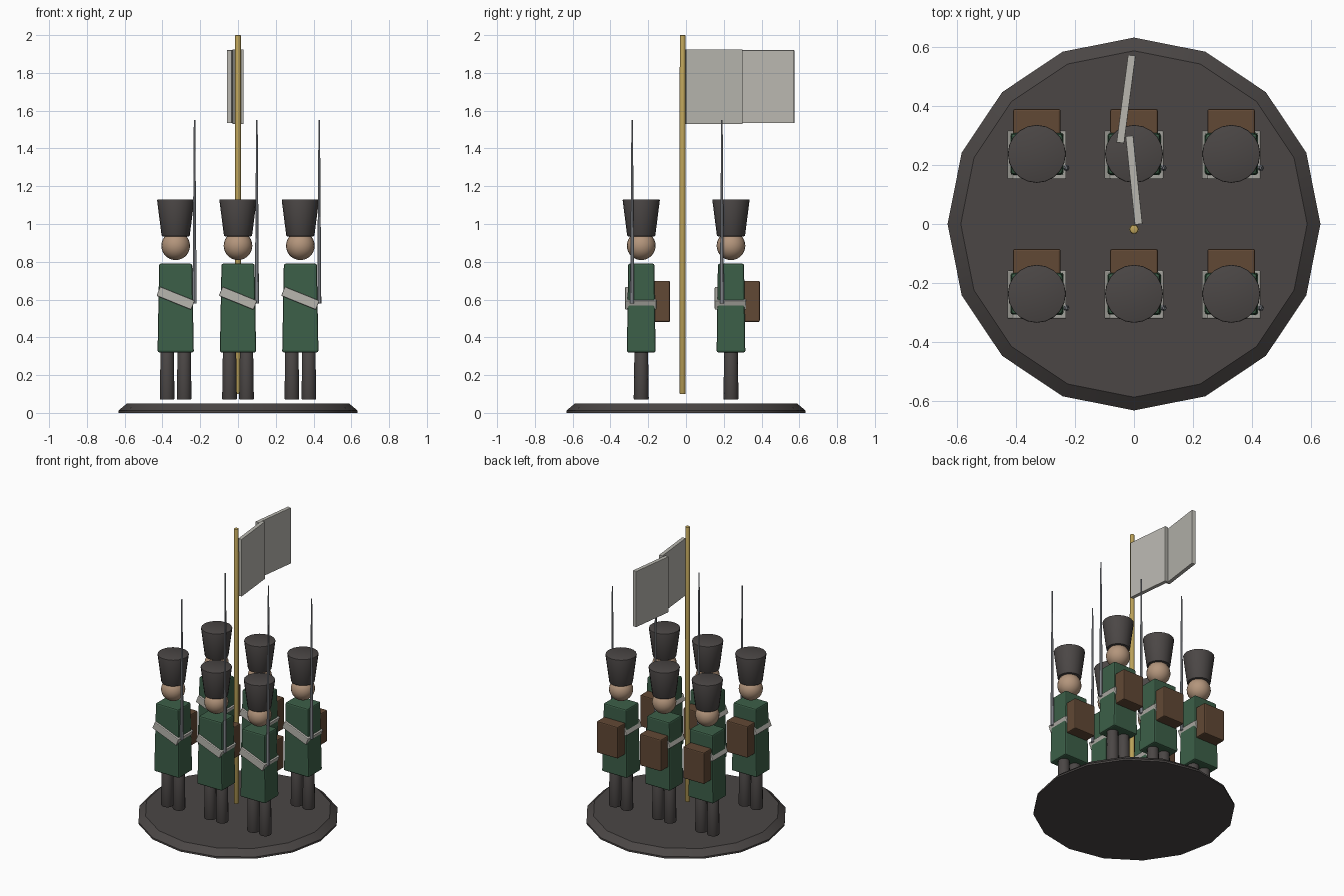
import bpy, bmesh, math
from mathutils import Matrix

cube = bpy.data.objects.get("Cube")
if cube:
    bpy.data.objects.remove(cube, do_unlink=True)


def material(name, *rgb):
    m = bpy.data.materials.new(name)
    m.use_nodes = True
    col = (*rgb, 1)
    m.diffuse_color = col
    m.node_tree.nodes["Principled BSDF"].inputs["Base Color"].default_value = col
    return m


CHARCOAL = material("charcoal", 0.07, 0.062, 0.06)
GREEN = material("coat green", 0.045, 0.115, 0.065)
SKIN = material("skin", 0.45, 0.3, 0.2)
WHITE = material("off white", 0.48, 0.47, 0.43)
LEATHER = material("brown leather", 0.12, 0.065, 0.035)
STEEL = material("steel", 0.36, 0.38, 0.42)
BRASS = material("brass", 0.5, 0.36, 0.1)


def finish(bm, name, mat, loc, bevel=0, smooth=True, rot=None):
    if bevel:
        edges = [e for e in bm.edges if e.calc_face_angle(0) > 0.7]
        bmesh.ops.bevel(bm, geom=edges, offset=bevel, segments=2,
                        profile=0.5, affect='EDGES')
    if rot:
        bm.transform(rot)
    me = bpy.data.meshes.new(name)
    bm.to_mesh(me)
    bm.free()
    me.materials.append(mat)
    ob = bpy.data.objects.new(name, me)
    ob.location = loc
    bpy.context.collection.objects.link(ob)
    if smooth:
        bpy.ops.object.select_all(action='DESELECT')
        ob.select_set(True)
        bpy.context.view_layer.objects.active = ob
        bpy.ops.object.shade_smooth_by_angle(angle=math.radians(35))
    return ob


def box(name, mat, loc, size, bevel=0, rot=None, taper=1):
    """Box centred on loc; taper scales its top."""
    bm = bmesh.new()
    bmesh.ops.create_cube(bm, size=1, matrix=Matrix.Diagonal((*size, 1)))
    for v in bm.verts:
        if v.co.z > 0:
            v.co.x *= taper
            v.co.y *= taper
    return finish(bm, name, mat, loc, bevel, False, rot)


def cone(name, mat, x, y, z0, z1, r0, r1, sides, bevel=0):
    """Round part standing from z0 to z1."""
    bm = bmesh.new()
    bmesh.ops.create_cone(bm, cap_ends=True, segments=sides, radius1=r0,
                          radius2=r1, depth=z1 - z0)
    return finish(bm, name, mat, (x, y, (z0 + z1) / 2), bevel)


def head(x, y, z, r):
    bm = bmesh.new()
    bmesh.ops.create_uvsphere(bm, u_segments=20, v_segments=14, radius=r)
    return finish(bm, "head", SKIN, (x, y, z))


def soldier(x, y):
    for side, s in (("right", -1), ("left", 1)):
        cone(side + "_leg", CHARCOAL, x + s * 0.045, y, 0.07, 0.33,
             0.04, 0.036, 14, 0.006)
    box("coat", GREEN, (x, y, 0.555), (0.192, 0.152, 0.47), 0.009, taper=0.91)
    box("cross_belt", WHITE, (x, y - 0.003, 0.607), (0.198, 0.166, 0.052), 0.005,
        Matrix.Rotation(math.radians(22), 4, 'Y'))
    box("backpack", LEATHER, (x, y + 0.11, 0.59), (0.162, 0.085, 0.218), 0.007)
    head(x, y, 0.885, 0.076)
    cone("tall_hat", CHARCOAL, x, y, 0.935, 1.13, 0.074, 0.099, 20, 0.005)
    cone("bayonet", STEEL, x + 0.1, y - 0.048, 0.58, 1.55, 0.011, 0.004, 8)


# Base with a sloping rim
cone("base_rim", CHARCOAL, 0, 0, 0, 0.012, 0.633, 0.633, 16)
cone("base", CHARCOAL, 0, 0, 0.012, 0.05, 0.633, 0.588, 16)

# Two ranks of three soldiers
for row in (-0.237, 0.238):
    for col in (-0.33, 0, 0.33):
        soldier(col, row)

# Pole and two angled flag panels
cone("flag_pole", BRASS, 0, -0.018, 0.1, 2.0, 0.016, 0.015, 12, 0.004)
box("inner_flag_panel", WHITE, (0, 0.149, 1.727), (0.026, 0.302, 0.396), 0.002,
    Matrix.Rotation(math.radians(6), 4, 'Z'))
box("outer_flag_panel", WHITE, (-0.027, 0.424, 1.727), (0.026, 0.3, 0.386), 0.002,
    Matrix.Rotation(math.radians(-7.5), 4, 'Z'))
